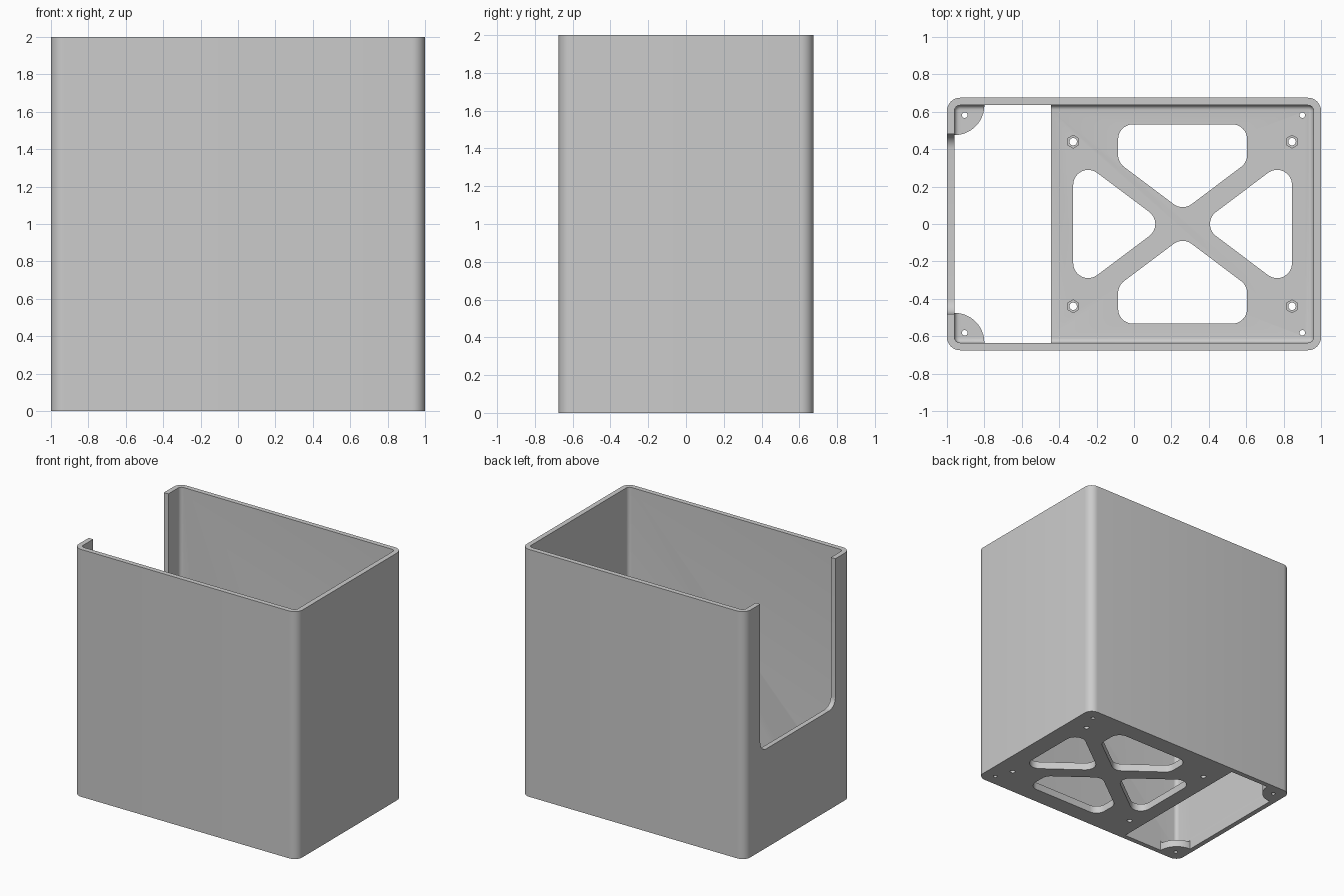
import bpy, bmesh, math
from mathutils import Vector

if "Cube" in bpy.data.objects:
    bpy.data.objects.remove(bpy.data.objects["Cube"])

HX, HY, H = 1.0, 0.675, 2.0     # half sizes and height
WALL, FLOOR = 0.04, 0.06
IX, IY = HX - WALL, HY - WALL   # inner half sizes

grey = bpy.data.materials.new("light grey plastic")
grey.diffuse_color = (0.6, 0.6, 0.6, 1)
grey.use_nodes = True
grey.node_tree.nodes["Principled BSDF"].inputs["Base Color"].default_value = grey.diffuse_color


def rounded(points, radius, seg=8):
    """Round every corner of a convex counter-clockwise outline."""
    pts, out = [Vector(p) for p in points], []
    for i, p in enumerate(pts):
        a = (pts[i - 1] - p).normalized()
        b = (pts[(i + 1) % len(pts)] - p).normalized()
        half = a.angle(b) / 2
        centre = p + (a + b).normalized() * (radius / math.sin(half))
        start = p + a * (radius / math.tan(half)) - centre
        sweep = math.pi - 2 * half
        t0 = math.atan2(start.y, start.x)
        for k in range(seg + 1):
            t = t0 + sweep * k / seg
            out.append((centre.x + radius * math.cos(t), centre.y + radius * math.sin(t)))
    return out


def rect(x0, x1, y0, y1):
    return [(x0, y0), (x1, y0), (x1, y1), (x0, y1)]


def disc(x, y, r, n):
    return [(x + r * math.sin(-2 * math.pi * k / n), y + r * math.cos(2 * math.pi * k / n))
            for k in range(n)]


def loft(name, rings, along_x=False):
    """Closed solid through (outline, height) rings; along_x maps (u, v, w) to (w, u, v)."""
    bm = bmesh.new()
    loops = [[bm.verts.new((w, u, v) if along_x else (u, v, w)) for u, v in outline]
             for outline, w in rings]
    n = len(loops[0])
    for low, high in zip(loops, loops[1:]):
        for i in range(n):
            j = (i + 1) % n
            bm.faces.new((low[i], low[j], high[j], high[i]))
    bm.faces.new(loops[0][::-1])
    bm.faces.new(loops[-1])
    bmesh.ops.recalc_face_normals(bm, faces=bm.faces)
    mesh = bpy.data.meshes.new(name)
    bm.to_mesh(mesh)
    bm.free()
    mesh.materials.append(grey)
    ob = bpy.data.objects.new(name, mesh)
    bpy.context.collection.objects.link(ob)
    return ob


def cut(target, rings, along_x=False):
    cutter = loft("cutter", rings, along_x)
    cutter.hide_render = True
    mod = target.modifiers.new("cut", 'BOOLEAN')
    mod.operation, mod.solver, mod.object = 'DIFFERENCE', 'EXACT', cutter
    bpy.context.view_layer.objects.active = target
    bpy.ops.object.modifier_apply(modifier=mod.name)
    bpy.data.objects.remove(cutter)


# outer shell with rounded upright corners
body = loft("open_box", [(rounded(rect(-HX, HX, -HY, HY), 0.07), 0),
                         (rounded(rect(-HX, HX, -HY, HY), 0.07), H)])

# cavity with a small fillet where walls meet the floor
fillet, rings = 0.025, []
for k in range(6):
    t = k / 5 * math.pi / 2
    d = fillet * (1 - math.sin(t))
    rings.append((rounded(rect(-IX + d, IX - d, -IY + d, IY - d), 0.03 - d),
                  FLOOR + fillet * (1 - math.cos(t))))
rings.append((rounded(rect(-IX, IX, -IY, IY), 0.03), H + 0.2))
cut(body, rings)

# tall slot in the left wall
slot = rounded(rect(-0.48, 0.48, 0.8, 3.0), 0.08)
cut(body, [(slot, -1.2), (slot, -0.9)], along_x=True)

# floor opening that leaves a quarter-round pad in both left corners
R, steps = 0.16, 12
arc = [(R * math.sin(k / steps * math.pi / 2), R * math.cos(k / steps * math.pi / 2))
       for k in range(steps + 1)]
opening = [(-0.445, -IY), (-0.445, IY)]
opening += [(-IX + x, IY - y) for x, y in arc[::-1]]
opening += [(-IX + x, -IY + y) for x, y in arc]
cut(body, [(opening, -0.1), (opening, 0.2)])

# four rounded windows around a diagonal cross brace
CX, SLOPE, TIP = 0.26, 0.752, 0.07
side_tip = TIP / SLOPE
windows = []
for s in (1, -1):
    y = TIP + SLOPE * 0.345
    windows.append([(CX, s * TIP), (CX + s * 0.345, s * y), (CX + s * 0.345, s * 0.533),
                    (CX - s * 0.345, s * 0.533), (CX - s * 0.345, s * y)])
    y = SLOPE * (0.585 - side_tip)
    windows.append([(CX + s * side_tip, 0), (CX + s * 0.585, -s * y), (CX + s * 0.585, s * y)])
for w in windows:
    outline = rounded(w, 0.08)
    cut(body, [(outline, -0.1), (outline, 0.2)])

# corner screw holes, and bolt holes with hexagonal nut pockets
for s in (1, -1):
    for x in (-0.905, 0.9):
        hole = disc(x, s * 0.582, 0.015, 16)
        cut(body, [(hole, -0.1), (hole, 0.2)])
    for x in (-0.325, 0.845):
        hole = disc(x, s * 0.44, 0.02, 16)
        cut(body, [(hole, -0.1), (hole, 0.2)])
        pocket = disc(x, s * 0.44, 0.034, 6)
        cut(body, [(pocket, 0.03), (pocket, 0.2)])

# smooth rounded parts, crisp edges
bpy.ops.object.select_all(action='DESELECT')
body.select_set(True)
bpy.context.view_layer.objects.active = body
bpy.ops.object.shade_smooth_by_angle(angle=math.radians(30))
